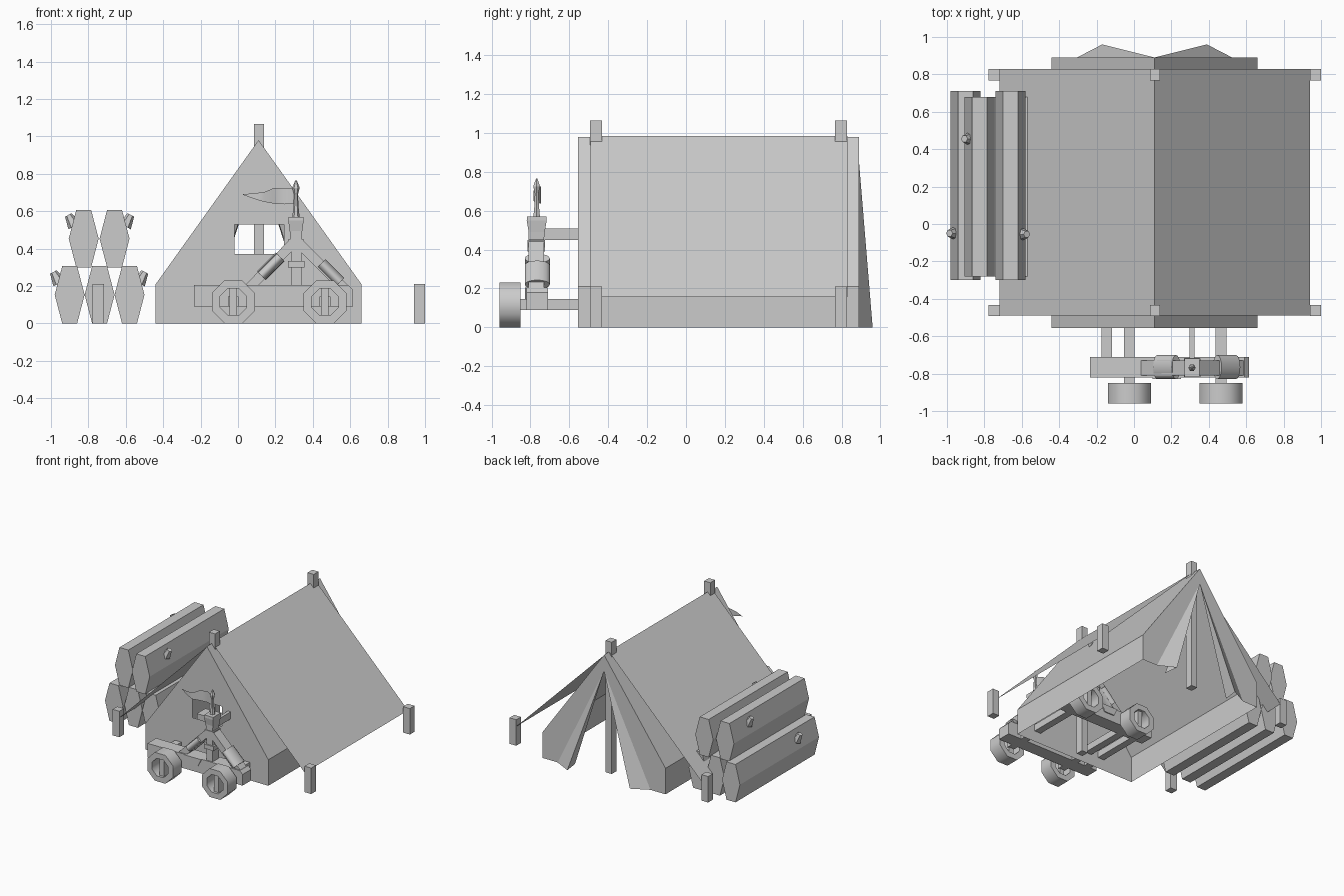
import bpy, bmesh, math
from mathutils import Vector

if "Cube" in bpy.data.objects:
    bpy.data.objects.remove(bpy.data.objects["Cube"])


def mesh(name, verts, faces, smooth=False, solid=True):
    me = bpy.data.meshes.new(name)
    me.from_pydata([tuple(v) for v in verts], [], faces)
    if solid:
        bm = bmesh.new()
        bm.from_mesh(me)
        bmesh.ops.recalc_face_normals(bm, faces=bm.faces)
        bm.to_mesh(me)
        bm.free()
    ob = bpy.data.objects.new(name, me)
    bpy.context.collection.objects.link(ob)
    if smooth:
        bpy.context.view_layer.objects.active = ob
        ob.select_set(True)
        bpy.ops.object.shade_smooth_by_angle(angle=math.radians(50))
        ob.select_set(False)
    return ob


def loft(name, rings, smooth=False):
    """Closed skin through rings of equal length, capped at both ends."""
    n = len(rings[0])
    faces = [(r * n + i, r * n + (i + 1) % n, (r + 1) * n + (i + 1) % n, (r + 1) * n + i)
             for r in range(len(rings) - 1) for i in range(n)]
    faces += [tuple(range(n)), tuple(range((len(rings) - 1) * n, len(rings) * n))]
    return mesh(name, [v for r in rings for v in r], faces, smooth)


def prism(name, profile, y0, y1):
    return loft(name, [[(x, y, z) for x, z in profile] for y in (y0, y1)])


def box(name, x0, x1, y0, y1, z0, z1):
    return prism(name, [(x0, z0), (x1, z0), (x1, z1), (x0, z1)], y0, y1)


def tube(name, stations, n, ry=1.0, rot=0.0, smooth=False):
    """Stations are (point, radius) along a straight line in a y plane; ry scales depth."""
    d = (Vector(stations[-1][0]) - Vector(stations[0][0])).normalized()
    v = Vector((0, 1, 0))
    u = d.cross(v).normalized()
    rings = []
    for p, r in stations:
        rings.append([Vector(p) + u * r * math.cos(rot + 2 * math.pi * i / n)
                      + v * r * ry * math.sin(rot + 2 * math.pi * i / n) for i in range(n)])
    return loft(name, rings, smooth)


def beam(name, a, b, w, y0, y1):
    a, b = Vector(a), Vector(b)
    d = (b - a).normalized() * w / 2
    o = Vector((-d.y, d.x))
    return prism(name, [a + o, b + o, b - o, a - o], y0, y1)


def wheel(name, x, z, y0, y1, ro, ri, n=8):
    verts, faces = [], []
    for y, r in ((y0, ro), (y1, ro), (y1, ri), (y0, ri)):
        for i in range(n):
            a = 2 * math.pi * (i + .5) / n
            verts.append((x + r * math.cos(a), y, z + r * math.sin(a)))
    for k in range(4):
        for i in range(n):
            j, m = (i + 1) % n, (k + 1) % 4
            faces.append((k * n + i, k * n + j, m * n + j, m * n + i))
    mesh(name, verts, faces, True)


CX, F, B = .11, -.555, .89          # tent ridge x, front and back
L, R, WALL, TOP = -.44, .66, .21, .98

# tent cloth: walls and inner roof
section = [(L, 0), (L, WALL), (CX, TOP), (R, WALL), (R, 0)]
mesh("tent_body", [(x, y, z) for y in (F, B) for x, z in section],
     [(i, i + 1, i + 6, i + 5) for i in range(4)], solid=False)

# front gable with window opening
x0, x1, z0, z1 = -.02, .245, .37, .53
front = section + [(x0, z0), (x1, z0), (x1, z1), (x0, z1)]
mesh("front_gable", [(x, F, z) for x, z in front],
     [(0, 4, 3, 6, 5, 1), (1, 5, 8, 2), (3, 2, 7, 6), (8, 7, 2)], solid=False)

# back gable halves with folded door flaps
for s, side in ((-1, "left"), (1, "right")):
    v = [(.55, B, 0), (.55, B, WALL), (0, B, TOP), (0, B, .85),
         (.415, B, 0), (.28, .96, 0), (.295, .84, 0)]
    mesh(side + "_door_flap", [(CX + s * x, y, z) for x, y, z in v],
         [(0, 1, 2, 3, 4), (4, 3, 5), (5, 3, 6)], solid=False)

# outer fly sheet
mesh("fly_sheet", [(x, y, z) for y in (-.49, .83)
                   for x, z in ((-.72, .155), (CX, .985), (.94, .155))],
     [(0, 1, 4, 3), (1, 2, 5, 4)], solid=False)

# ridge poles and pegs
for y, end in ((-.4625, "front"), (.7975, "back")):
    box(end + "_pole", .085, .14, y - .03, y + .03, 0, 1.065)
    for x, side in ((-.7475, "left"), (.97, "right")):
        box(f"{end}_{side}_peg", x - .03, x + .03, y - .03, y + .03, 0, .21)

# stacked logs
HEX = [(-.04, -.153), (.04, -.153), (.08, 0), (.04, .153), (-.04, .153), (-.08, 0)]
LOGS = [(-.90, .153, -.30, .71), (-.74, .153, -.28, .68), (-.58, .153, -.28, .68),
        (-.825, .453, -.28, .68), (-.66, .453, -.30, .71)]
for i, (x, z, a, b) in enumerate(LOGS):
    prism(f"log_{i + 1}", [(x + px, z + pz) for px, pz in HEX], a, b)

# branch stubs on the logs
for i, (x, y, z, s) in enumerate([(-.955, -.05, .215, -1), (-.53, .45, .215, 1),
                                  (-.875, .455, .52, -1), (-.605, -.055, .52, 1)]):
    tube(f"branch_stub_{i + 1}", [((x, y, z), .036), ((x + s * .032, y, z + .06), .02)], 6)

# wheeled frame: two mirrored sides, the rear one inside the tent
MID = -.45
WX = (-.025, .465)
for s, side in ((-1, "front"), (1, "rear")):
    def Y(d):
        return MID + s * d
    prism(side + "_rail", [(-.235, .09), (.615, .09), (.615, .18), (.59, .205), (-.235, .205)],
          Y(.26), Y(.37))
    prism(side + "_wedge", [(.13, .145), (.22, .145), (.25, .205), (.10, .205)], Y(.26), Y(.378))
    box(side + "_post", .285, .34, Y(.28), Y(.36), .2, .5)
    box(side + "_post_band", .268, .355, Y(.27), Y(.37), .3, .335)
    beam(side + "_left_brace", (.04, .17), (.31, .445), .052, Y(.28), Y(.36))
    beam(side + "_right_brace", (.585, .17), (.31, .445), .052, Y(.28), Y(.36))
    box(side + "_brace_joint", .27, .35, Y(.275), Y(.365), .39, .45)
    # wrapped sleeves around the braces
    yc = Y(.315)
    for (cx, cz), d in (((.175, .305), 1), ((.495, .27), -1)):
        h = .05
        tube(side + "_brace_sleeve", [((cx - d * h, yc, cz - h), .033),
                                      ((cx + d * h, yc, cz + h), .033)], 16, ry=1.95, smooth=True)
    # capital and spike
    yc = Y(.318)
    q = math.sqrt(2)
    tube(side + "_capital", [((.31, yc, .45), .03 * q), ((.31, yc, .49), .033 * q),
                             ((.31, yc, .55), .041 * q), ((.31, yc, .57), .04 * q)],
         4, ry=1.25, rot=math.pi / 4)
    tube(side + "_spike", [((.31, yc, .565), .02), ((.31, yc, .63), .013), ((.31, yc, .69), .011),
                           ((.31, yc, .725), .02), ((.31, yc, .765), .004)], 6)
    # wheels with a flat spoke
    for x in WX:
        wheel(side + "_wheel", x, .115, Y(.40), Y(.51), .124, .077)
        box(side + "_wheel_spoke", x - .02, x + .02, Y(.41), Y(.49), .04, .19)

# axles and cross bars
for x in WX:
    box("axle", x - .029, x + .029, MID - .42, MID + .42, .09, .145)
box("cross_bar", -.175, -.118, MID - .3, MID + .3, .09, .145)
box("upper_bar", .298, .323, MID - .3, MID + .3, .45, .508)

# waving pennant
W = [(.30, -.768, .64, .72), (.25, -.745, .637, .724), (.195, -.755, .64, .725),
     (.14, -.785, .65, .702), (.085, -.775, .666, .696)]
pv = [p for x, y, a, b in W for p in ((x, y, a), (x, y, b))] + [(.02, -.75, .69)]
mesh("pennant", pv, [(2 * i, 2 * i + 1, 2 * i + 3, 2 * i + 2) for i in range(4)] + [(8, 9, 10)],
     smooth=True, solid=False)
